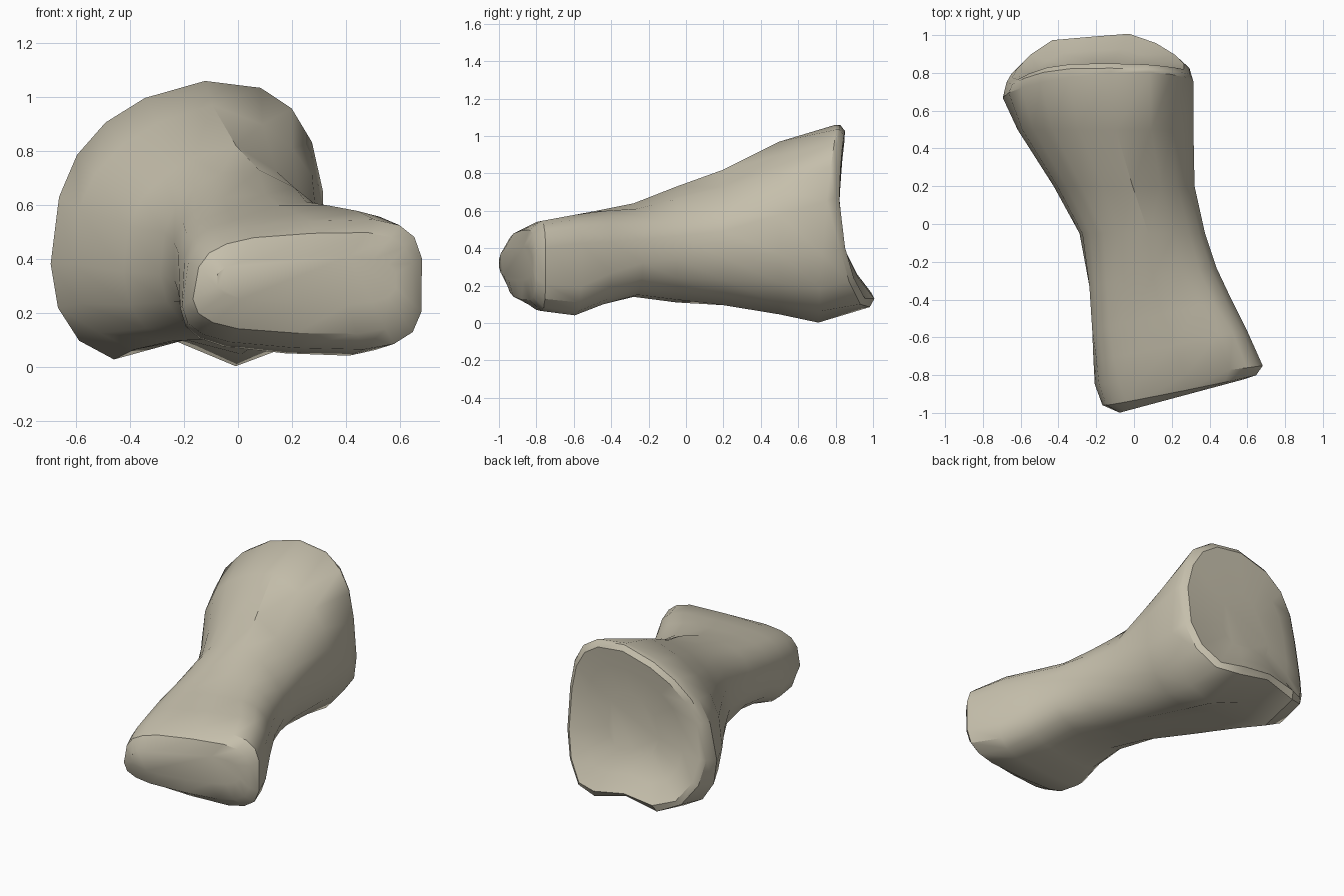
import bpy, bmesh, math

SIDES = 18

cube = bpy.data.objects.get("Cube")
if cube:
    bpy.data.objects.remove(cube, do_unlink=True)

bone_colour = (0.56, 0.52, 0.41, 1)
mat = bpy.data.materials.new("pale bone")
mat.use_nodes = True
mat.diffuse_color = bone_colour
mat.node_tree.nodes["Principled BSDF"].inputs["Base Color"].default_value = bone_colour


def power(value, n):
    return math.copysign(abs(value) ** (2 / n), value)


def section(y, x0, x1, z0, z1, n=2.5, slope=0, tilt=0, bow=0, lean=0, flare=0,
            groove=0, cut_left=0, cut_right=0, cut_base=0):
    """Rounded cross-section: sheared along the shaft, grooved below, planed at its corners."""
    points = []
    for i in range(SIDES):
        t = math.tau * (i + 0.5) / SIDES
        u, v = power(math.cos(t), n), power(math.sin(t), n)
        left, right, up, down = max(0, -u), max(0, u), max(0, v), max(0, -v)
        x = (x0 + x1) / 2 + u * (x1 - x0) / 2 + lean * v * (1 - right * right)
        z = (z0 + z1) / 2 + v * (z1 - z0) / 2 * (1 + flare * u)
        z += down * (groove * max(0, 1 - abs(u) * 2) + cut_base * left)
        z -= up * (cut_left * left + cut_right * right)
        points.append((x, y + slope * u + tilt * v - bow * u * u, z))
    return points


def lip_ring(rim, scale, drop, floor):
    """Ring inside the rim, with its flat lower edge reaching back."""
    points = []
    for x, y, z in rim:
        u, v = (x + 0.19) / 0.5, (z - 0.53) / 0.53
        reach = 0.155 * max(0, 0.1 - v) * (1 - 0.5 * u * u)
        side = 0.1 * max(0, -u) ** 3 + 0.03 * max(0, u) ** 3
        points.append((-0.19 + 0.5 * u * scale, 0.85 + reach - side - drop,
                       max(floor, 0.55 + 0.53 * v * scale)))
    return points


def bowl_ring(edge, s):
    """Ring of the shallow hollow, drawn from its edge towards its centre."""
    cx, cy, cz = -0.19, 0.82, 0.55
    return [(cx + (x - cx) * s, cy + (y - cy) * s * s, cz + (z - cz) * s)
            for x, y, z in edge]


# Shaft, from the wide socket end to the neck
rim = section(0.75, -0.685, 0.32, -0.04, 1.06, n=2.6, slope=0.03, tilt=0.05, bow=0.04,
              lean=0.06, groove=0.14, cut_left=0.09, cut_base=0.06)
shaft = [
    rim,
    section(0.5, -0.61, 0.32, 0.01, 0.97, lean=0.05, groove=0.09,
            cut_left=0.1, cut_right=0.12, cut_base=0.04),
    section(0.2, -0.42, 0.325, 0.07, 0.82, lean=0.04, groove=0.05,
            cut_left=0.07, cut_right=0.19),
    section(-0.05, -0.285, 0.38, 0.11, 0.73, lean=0.03, cut_right=0.13),
    section(-0.28, -0.24, 0.44, 0.14, 0.64, n=2.7, slope=0.05, cut_right=0.04),
    section(-0.48, -0.225, 0.52, 0.1, 0.6, n=3, slope=0.08, flare=0.08),
]
# Rounded front knuckle, thicker towards its left
knuckle = [
    section(-0.64, -0.21, 0.6, 0.05, 0.57, n=3.8, slope=0.08, flare=0.12, lean=0.02),
    section(-0.8, -0.2, 0.685, 0.07, 0.54, n=3.6, slope=0.05, flare=0.11, lean=0.03),
    section(-0.88, -0.16, 0.65, 0.125, 0.495, n=3.4, slope=0.08, flare=0.1, lean=0.03),
    section(-0.91, -0.08, 0.59, 0.23, 0.41, n=2.8, slope=0.09, flare=0.1),
]
# Socket: bevelled lip, then a shallow bowl
edge = lip_ring(rim, 0.9, 0, 0.13)
socket = [bowl_ring(edge, 0.4), bowl_ring(edge, 0.75), edge,
          lip_ring(rim, 0.96, 0.025, 0.085)]

bm = bmesh.new()
rings = [[bm.verts.new(p) for p in ring] for ring in socket + shaft + knuckle]
for a, b in zip(rings, rings[1:]):
    for i in range(SIDES):
        j = (i + 1) % SIDES
        bm.faces.new((a[i], a[j], b[j], b[i]))
bm.faces.new(rings[0])
bm.faces.new(rings[-1])
bmesh.ops.recalc_face_normals(bm, faces=bm.faces)

mesh = bpy.data.meshes.new("finger_bone")
bm.to_mesh(mesh)
bm.free()
mesh.materials.append(mat)
bone = bpy.data.objects.new("finger_bone", mesh)
bpy.context.collection.objects.link(bone)

bpy.ops.object.select_all(action="DESELECT")
bone.select_set(True)
bpy.context.view_layer.objects.active = bone
bpy.ops.object.shade_smooth_by_angle(angle=math.radians(35))
